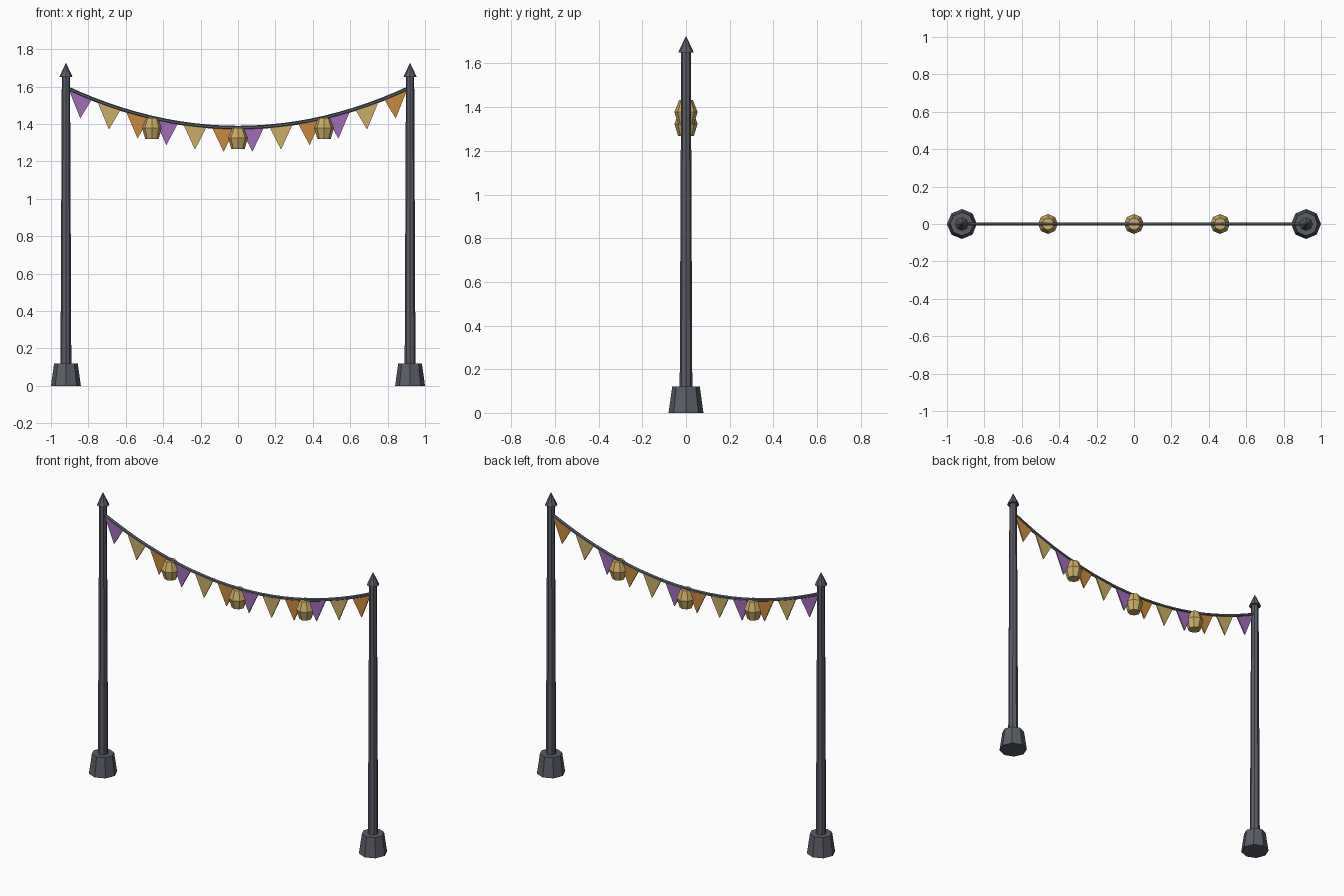
import bpy, bmesh, math
from mathutils import Vector

if "Cube" in bpy.data.objects:
    bpy.data.objects.remove(bpy.data.objects["Cube"])

POLE_X = 0.92
FLAGS = 12


def material(name, rgb):
    m = bpy.data.materials.new(name)
    m.diffuse_color = (*rgb, 1)
    m.use_nodes = True
    m.node_tree.nodes["Principled BSDF"].inputs["Base Color"].default_value = m.diffuse_color
    return m


METAL = material("dark_metal", (0.105, 0.11, 0.135))
PURPLE = material("purple_cloth", (0.36, 0.15, 0.49))
GOLD = material("gold", (0.60, 0.42, 0.13))
ORANGE = material("orange_cloth", (0.60, 0.25, 0.045))


def add_object(name, bm, mat):
    bmesh.ops.recalc_face_normals(bm, faces=bm.faces)
    mesh = bpy.data.meshes.new(name)
    bm.to_mesh(mesh)
    bm.free()
    mesh.materials.append(mat)
    ob = bpy.data.objects.new(name, mesh)
    bpy.context.collection.objects.link(ob)
    return ob


def turned(name, x, profile, mat, sides=8):
    """Faceted solid around a vertical axis from (radius, z) pairs."""
    bm = bmesh.new()
    rings = []
    for r, z in profile:
        if r == 0:
            rings.append([bm.verts.new((x, 0, z))] * sides)
        else:
            rings.append([bm.verts.new((x + r * math.cos(2 * math.pi * i / sides),
                                        r * math.sin(2 * math.pi * i / sides), z))
                          for i in range(sides)])
    for a, b in zip(rings, rings[1:]):
        for i in range(sides):
            j = (i + 1) % sides
            quad = list(dict.fromkeys((a[i], a[j], b[j], b[i])))
            bm.faces.new(quad)
    for ring in (rings[0], rings[-1]):
        if ring[0] is not ring[1]:
            bm.faces.new(ring)
    return add_object(name, bm, mat)


def rope_z(x):
    return 1.38 + 0.215 * (x / POLE_X) ** 2


# Posts: tapered footing, slim shaft, pointed cap
for side, label in ((-1, "left"), (1, "right")):
    x = side * POLE_X
    turned(label + "_base", x, [(0.08, 0), (0.063, 0.12)], METAL)
    turned(label + "_pole", x, [(0.029, 0.10), (0.022, 1.66)], METAL)
    turned(label + "_finial", x, [(0.036, 1.65), (0, 1.727)], METAL)

# Sagging rope: octagonal tube swept along the parabola
bm = bmesh.new()
rings = []
for k in range(25):
    x = -POLE_X + 2 * POLE_X * k / 24
    slope = 2 * 0.215 * x / POLE_X ** 2
    normal = Vector((-slope, 0, 1)).normalized()
    centre = Vector((x, 0, rope_z(x)))
    rings.append([bm.verts.new(centre + 0.01 * (math.cos(a) * normal
                                                + math.sin(a) * Vector((0, 1, 0))))
                  for a in (math.pi * i / 3 for i in range(6))])
for a, b in zip(rings, rings[1:]):
    for i in range(6):
        j = (i + 1) % 6
        bm.faces.new((a[i], a[j], b[j], b[i]))
bm.faces.new(rings[0])
bm.faces.new(rings[-1])
add_object("rope", bm, METAL)

# Pennants: thin triangles whose top edge follows the rope
step = 2 * POLE_X / FLAGS
for i in range(FLAGS):
    x = -POLE_X + step * (i + 0.5)
    corners = [(x - 0.064, rope_z(x - 0.064)), (x + 0.064, rope_z(x + 0.064)),
               (x, rope_z(x) - 0.131)]
    bm = bmesh.new()
    front, back = [[bm.verts.new((cx, y, cz)) for cx, cz in corners]
                   for y in (-0.004, 0.004)]
    bm.faces.new(front)
    bm.faces.new(back)
    for a in range(3):
        b = (a + 1) % 3
        bm.faces.new((front[a], front[b], back[b], back[a]))
    add_object("pennant_%02d" % (i + 1), bm, (PURPLE, GOLD, ORANGE)[i % 3])

# Lanterns: two faceted frustums meeting at the widest ring
for x, label in ((-0.46, "left"), (0, "middle"), (0.46, "right")):
    top = rope_z(x)
    turned(label + "_lantern", x,
           [(0.036, top - 0.113), (0.053, top - 0.056), (0.032, top - 0.002)], GOLD)
